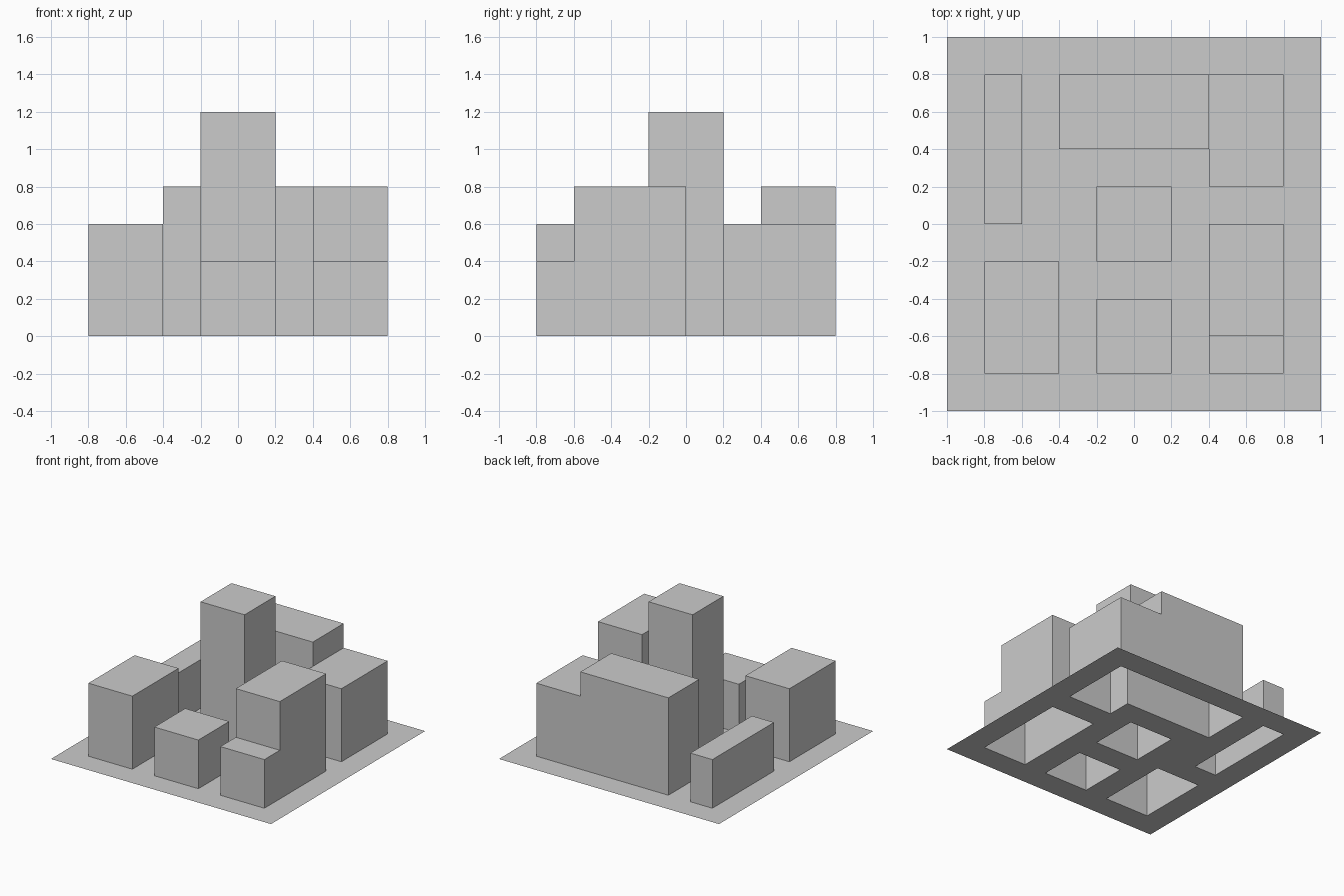
import bpy, bmesh

if "Cube" in bpy.data.objects:
    bpy.data.objects.remove(bpy.data.objects["Cube"])

CELL = 0.2   # everything sits on a 10 x 10 street grid
N = 10


def cells_of(x0, x1, y0, y1):
    ix = [round((v + 1) / CELL) for v in (x0, x1, y0, y1)]
    return [(i, j) for i in range(ix[0], ix[1]) for j in range(ix[2], ix[3])]


def finish(name, bm, simplify):
    bmesh.ops.remove_doubles(bm, verts=bm.verts, dist=1e-4)
    if simplify:
        bmesh.ops.dissolve_limit(bm, angle_limit=0.02, verts=bm.verts, edges=bm.edges)
    mesh = bpy.data.meshes.new(name)
    bm.to_mesh(mesh)
    bm.free()
    bpy.context.collection.objects.link(bpy.data.objects.new(name, mesh))


def quad(bm, pts):
    bm.faces.new([bm.verts.new(p) for p in pts])


def corners(i, j):
    # counter-clockwise corners of a grid cell
    return [((i + a) * CELL - 1, (j + b) * CELL - 1)
            for a, b in ((0, 0), (1, 0), (1, 1), (0, 1))]


def building(name, blocks):
    # hollow shell open at the bottom: roofs plus walls where the height drops
    height = {c: b[4] for b in blocks for c in cells_of(*b[:4])}
    bm = bmesh.new()
    for (i, j), h in height.items():
        c = corners(i, j)
        quad(bm, [(x, y, h) for x, y in c])
        for k, (di, dj) in enumerate(((0, -1), (1, 0), (0, 1), (-1, 0))):
            low = height.get((i + di, j + dj), 0)
            if low < h:
                p, q = c[k], c[(k + 1) % 4]
                quad(bm, [(*p, low), (*q, low), (*q, h), (*p, h)])
    finish(name, bm, True)
    return set(height)


# Buildings as blocks of (x0, x1, y0, y1, height)
BUILDINGS = {
    "central_tower": [(-0.2, 0.2, -0.2, 0.2, 1.2)],
    "front_left_block": [(-0.8, -0.4, -0.8, -0.2, 0.6)],
    "front_cube": [(-0.2, 0.2, -0.8, -0.4, 0.4)],
    "front_right_stepped_block": [(0.4, 0.8, -0.6, 0.0, 0.8), (0.4, 0.8, -0.8, -0.6, 0.4)],
    "back_corner_block": [(-0.4, 0.4, 0.4, 0.8, 0.8), (0.4, 0.8, 0.2, 0.8, 0.6)],
    "back_left_narrow_block": [(-0.8, -0.6, 0.0, 0.8, 0.4)],
}
occupied = set()
for name, blocks in BUILDINGS.items():
    occupied |= building(name, blocks)

# Ground sheet with openings under the buildings
bm = bmesh.new()
for cell in cells_of(-1, 1, -1, 1):
    if cell not in occupied:
        quad(bm, [(x, y, 0) for x, y in corners(*cell)])
finish("ground_sheet", bm, False)
